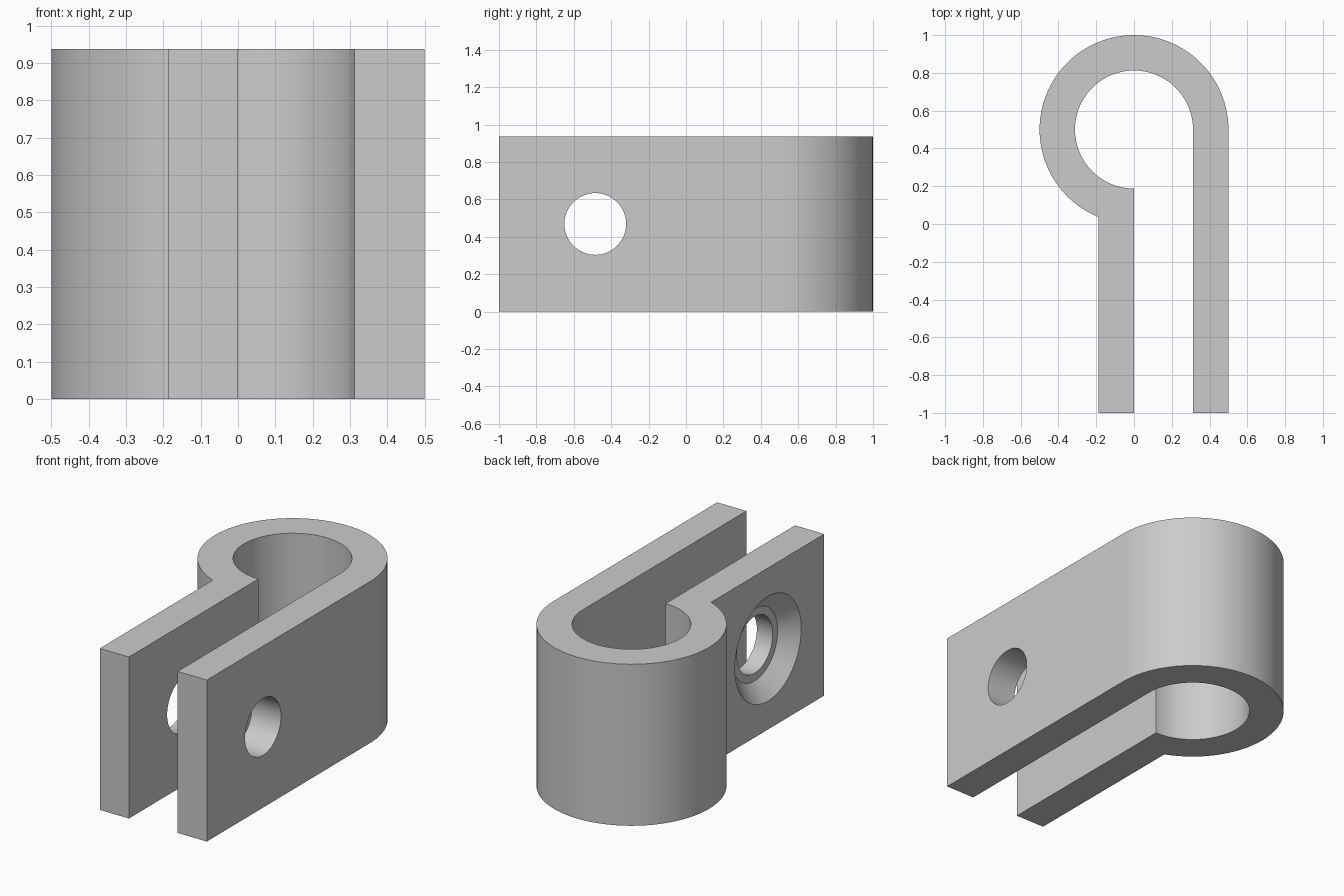
import bpy
import bmesh
from math import sin, cos, pi, radians, sqrt, atan2

if "Cube" in bpy.data.objects:
    bpy.data.objects.remove(bpy.data.objects["Cube"], do_unlink=True)

HEIGHT = 0.9375
OUTER, INNER = 0.5, 0.3125
WALL = OUTER - INNER
LOOP_Y = 0.5
HOLE_Y, HOLE_Z = -0.485, HEIGHT / 2

steel = bpy.data.materials.new("plain grey")
steel.use_nodes = True
grey = (0.6, 0.6, 0.6, 1)
steel.diffuse_color = grey
steel.node_tree.nodes["Principled BSDF"].inputs["Base Color"].default_value = grey


def make_object(name, bm):
    bmesh.ops.recalc_face_normals(bm, faces=bm.faces)
    mesh = bpy.data.meshes.new(name)
    bm.to_mesh(mesh)
    bm.free()
    mesh.materials.append(steel)
    obj = bpy.data.objects.new(name, mesh)
    bpy.context.collection.objects.link(obj)
    return obj


def arc(radius, start, end, steps):
    angles = [start + (end - start) * i / steps for i in range(steps + 1)]
    return [(radius * cos(a), LOOP_Y + radius * sin(a)) for a in angles]


# Clamp strap: a bent band with two straight arms, extruded upward
neck = 2 * pi + atan2(-sqrt(OUTER ** 2 - WALL ** 2), -WALL)
outline = [(OUTER, -1)] + arc(OUTER, 0, neck, 72)
outline += [(-WALL, -1), (0, -1)]
outline += arc(INNER, 1.5 * pi, 0, 72) + [(INNER, -1)]
bm = bmesh.new()
base = bm.faces.new([bm.verts.new((x, y, 0)) for x, y in outline])
top = bmesh.ops.extrude_face_region(bm, geom=[base])["geom"]
bmesh.ops.translate(bm, vec=(0, 0, HEIGHT),
                    verts=[v for v in top if isinstance(v, bmesh.types.BMVert)])
clamp = make_object("clamp_strap", bm)

# Bolt cutter: through hole plus stepped countersink, turned about the x axis
SIDES = 64
profile = [(-0.2075, 0.326), (-0.102, 0.21), (-0.102, 0.165), (0.6, 0.165)]
bm = bmesh.new()
rings = [[bm.verts.new((x, HOLE_Y + r * cos(2 * pi * i / SIDES),
                        HOLE_Z + r * sin(2 * pi * i / SIDES)))
          for i in range(SIDES)] for x, r in profile]
for a, b in zip(rings, rings[1:]):
    for i in range(SIDES):
        j = (i + 1) % SIDES
        bm.faces.new((a[i], a[j], b[j], b[i]))
bm.faces.new(rings[0])
bm.faces.new(rings[-1])
cutter = make_object("bolt_hole_cutter", bm)
cutter.hide_render = True

# Cut the holes, then discard the cutter
cut = clamp.modifiers.new("bolt_holes", "BOOLEAN")
cut.operation = "DIFFERENCE"
cut.solver = "EXACT"
cut.object = cutter
bpy.ops.object.select_all(action="DESELECT")
clamp.select_set(True)
bpy.context.view_layer.objects.active = clamp
bpy.ops.object.modifier_apply(modifier=cut.name)
bpy.data.objects.remove(cutter, do_unlink=True)
bpy.ops.object.shade_smooth_by_angle(angle=radians(20))
